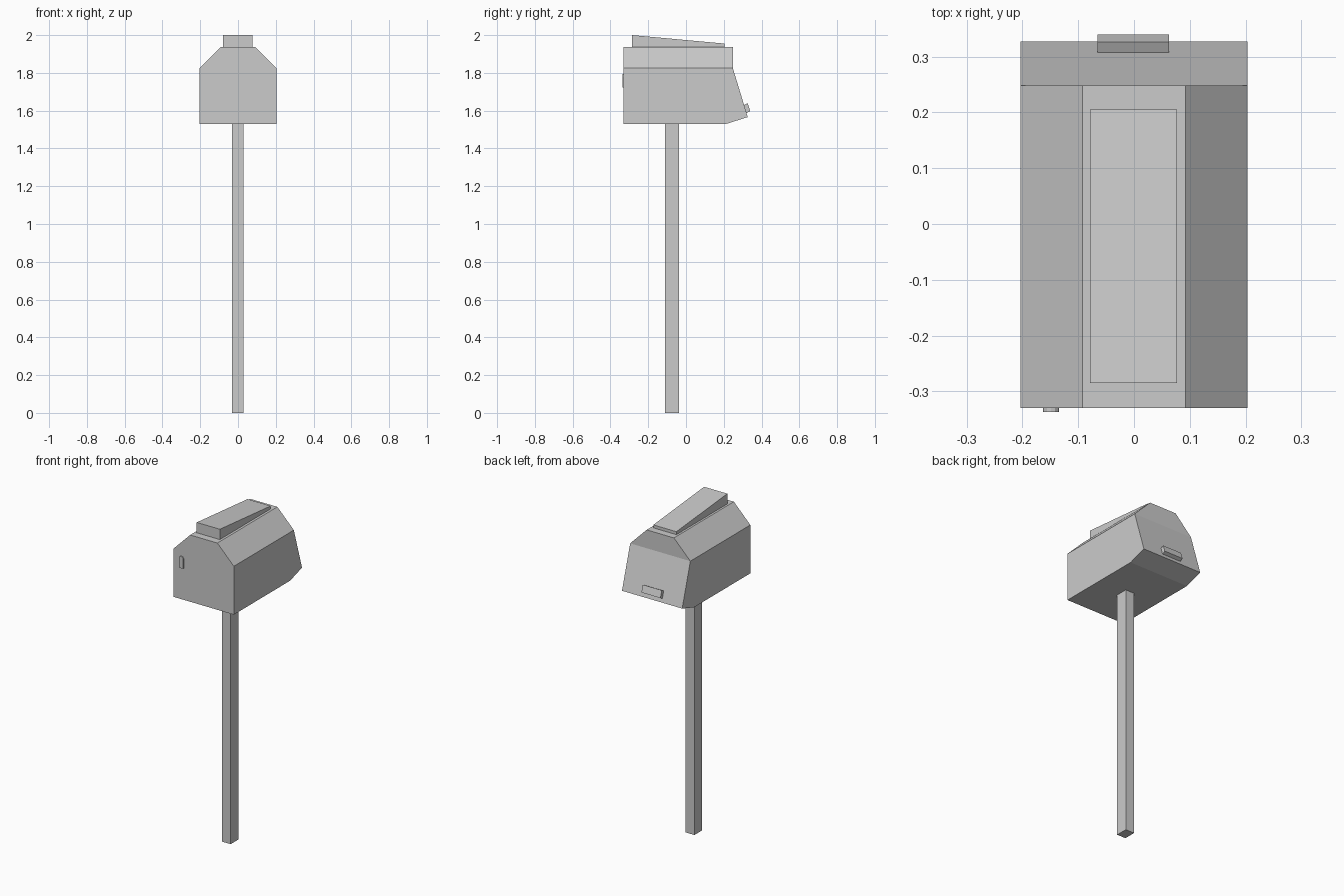
import bpy
import bmesh
from math import cos, sin, pi

default = bpy.data.objects.get("Cube")
if default:
    bpy.data.objects.remove(default, do_unlink=True)

grey = bpy.data.materials.new("light grey")
grey.use_nodes = True
color = (0.6, 0.6, 0.6, 1)
grey.diffuse_color = color
grey.node_tree.nodes["Principled BSDF"].inputs["Base Color"].default_value = color


def loft(name, rings):
    """Join equal-length point rings with quads and cap both ends."""
    bm = bmesh.new()
    loops = [[bm.verts.new(p) for p in ring] for ring in rings]
    for low, high in zip(loops, loops[1:]):
        for i in range(len(low)):
            j = (i + 1) % len(low)
            bm.faces.new((low[i], low[j], high[j], high[i]))
    bm.faces.new(loops[0][::-1])
    bm.faces.new(loops[-1])
    bmesh.ops.recalc_face_normals(bm, faces=bm.faces)
    mesh = bpy.data.meshes.new(name)
    bm.to_mesh(mesh)
    bm.free()
    mesh.materials.append(grey)
    obj = bpy.data.objects.new(name, mesh)
    bpy.context.collection.objects.link(obj)
    return obj


def rectangle(z, x0, x1, y0, y1):
    return [(x0, y0, z), (x1, y0, z), (x1, y1, z), (x0, y1, z)]


def side_profile(name, points, x0, x1):
    return loft(name, [[(x, y, z) for y, z in points] for x in (x0, x1)])


# Square post
loft("post", [rectangle(z, -0.031, 0.028, -0.111, -0.037) for z in (0, 1.53)])

# Box body: height, half width and back edge of each level
levels = [(1.53, 0.203, 0.213), (1.566, 0.203, 0.327),
          (1.825, 0.203, 0.248), (1.937, 0.092, 0.248)]
loft("box_body", [rectangle(z, -w, w, -0.33, back) for z, w, back in levels])

# Sloping wedge on the roof
side_profile("roof_wedge", [(-0.285, 1.937), (0.205, 1.937),
                            (0.205, 1.955), (-0.285, 2.0)], -0.079, 0.077)

# Tilted handle on the sloping back door
side_profile("door_handle", [(0.307, 1.63), (0.326, 1.64),
                             (0.34, 1.598), (0.32, 1.588)], -0.065, 0.063)

# Small round-topped plate on the front
cx, r, base, spring = -0.149, 0.0145, 1.722, 1.779
arch = [(cx - r, base), (cx + r, base)]
arch += [(cx + r * cos(pi * i / 6), spring + r * sin(pi * i / 6)) for i in range(7)]
loft("front_plate", [[(x, y, z) for x, z in arch] for y in (-0.337, -0.329)])
